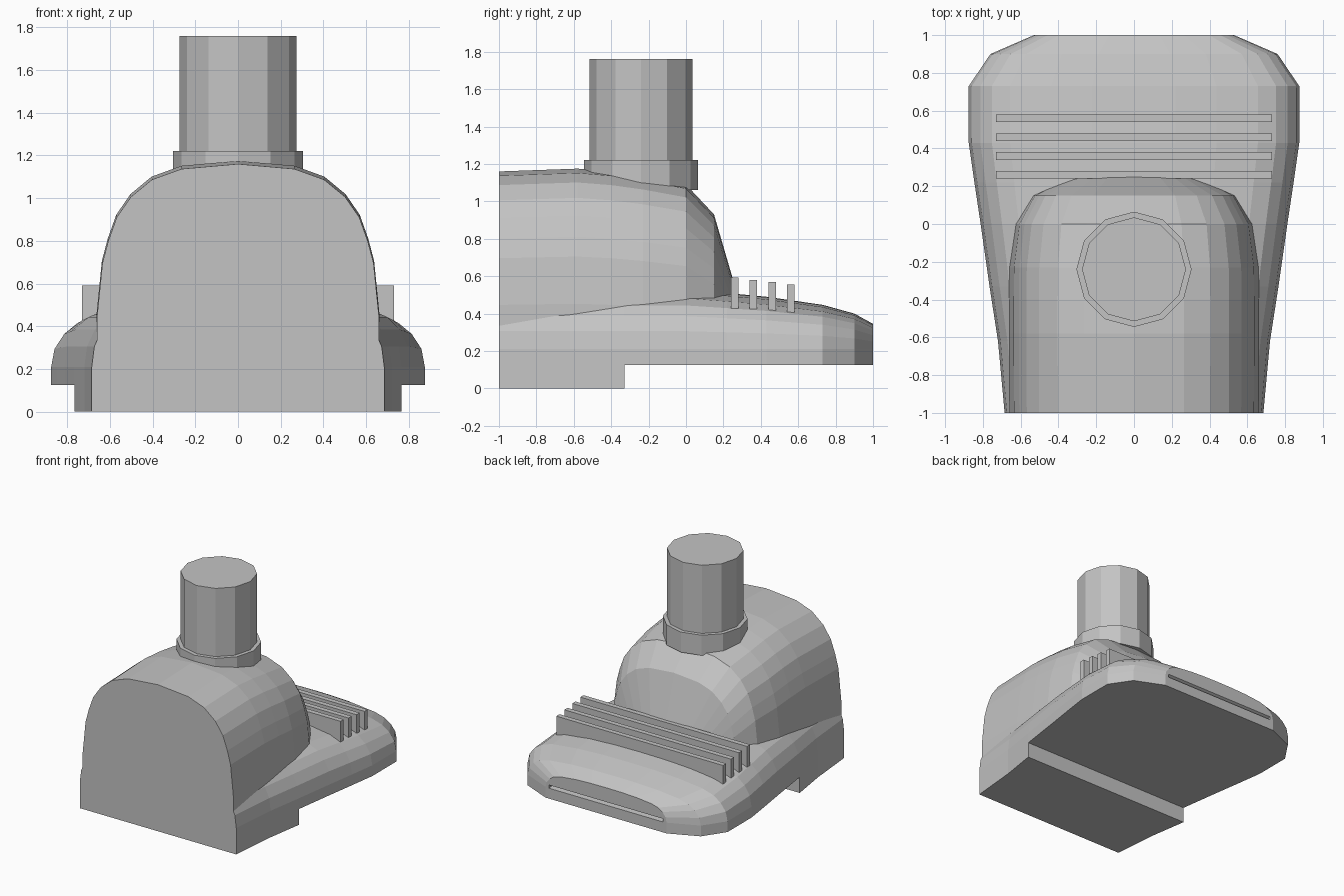
import bpy, bmesh, math

if "Cube" in bpy.data.objects:
    bpy.data.objects.remove(bpy.data.objects["Cube"])

grey = bpy.data.materials.new("light grey")
grey.diffuse_color = (0.55, 0.55, 0.55, 1)
grey.use_nodes = True
grey.node_tree.nodes["Principled BSDF"].inputs["Base Color"].default_value = grey.diffuse_color


def finish(name, bm):
    bmesh.ops.recalc_face_normals(bm, faces=bm.faces)
    me = bpy.data.meshes.new(name)
    bm.to_mesh(me)
    bm.free()
    me.materials.append(grey)
    ob = bpy.data.objects.new(name, me)
    bpy.context.collection.objects.link(ob)
    return ob


def loft(name, sections):
    """Skin mirrored half sections: list of (y, [(x, z), ...]) from base edge to crown."""
    bm = bmesh.new()
    rings = []
    for y, half in sections:
        pts = half + [(-x, z) for x, z in reversed(half) if x > 1e-5]
        rings.append([bm.verts.new((x, y, z)) for x, z in pts])
    n = len(rings[0])
    for a, b in zip(rings, rings[1:]):
        for i in range(n):
            j = (i + 1) % n
            bm.faces.new((a[i], a[j], b[j], b[i]))
    bm.faces.new(rings[0])
    bm.faces.new(rings[-1])
    return finish(name, bm)


def box(name, x, y0, y1, z0, z1):
    return loft(name, [(y, [(x, z0), (x, z1)]) for y in (y0, y1)])


def cylinder(name, r, z0, z1):
    bm = bmesh.new()
    bmesh.ops.create_cone(bm, cap_ends=True, segments=12, radius1=r, radius2=r, depth=z1 - z0)
    ob = finish(name, bm)
    ob.location = (0, -0.24, (z0 + z1) / 2)
    return ob


# foot: (y, half width, crown height)
FOOT = [(-1, .685, .53), (-.62, .72, .53), (-.33, .765, .53), (0, .812, .53), (.22, .845, .51),
        (.43, .875, .49), (.73, .875, .447), (.9, .76, .40), (1, .53, .345)]
RIM = [(1, 0), (.982, .3), (.93, .55), (.86, .73), (.75, .85), (.5, .95), (.25, .99), (0, 1)]
foot = loft("foot", [(y, [(w, .125)] + [(w * u, .21 + (t - .21) * v) for u, v in RIM])
                     for y, w, t in FOOT])

# toe slit
slit = bmesh.new()
ends = [[slit.verts.new((x, y, z)) for y, z in ((1.02, .205), (1.02, .243), (.96, .212))]
        for x in (-.5, .5)]
for i in range(3):
    j = (i + 1) % 3
    slit.faces.new((ends[0][i], ends[0][j], ends[1][j], ends[1][i]))
for e in ends:
    slit.faces.new(e)
cutter = finish("toe_slit_cutter", slit)
cutter.hide_render = True
cutter.hide_viewport = True
mod = foot.modifiers.new("toe slit", 'BOOLEAN')
mod.operation = 'DIFFERENCE'
mod.solver = 'EXACT'
mod.object = cutter

# heel block
loft("heel", [(y, [(w, 0), (w, .125)]) for y, w, t in FOOT[:3]])

# arched ankle shell: (y, half width, height)
ANKLE = [(-1, .66, 1.16), (-.58, .663, 1.175), (-.4, .662, 1.16), (-.23, .66, 1.135),
         (0, .63, 1.09), (.15, .545, .93), (.255, .33, .57)]
ARCH = [(1, .385), (.962, .6), (.92, .69), (.86, .785), (.76, .867), (.61, .937), (.4, .98), (0, 1)]
loft("ankle", [(y, [(w, .15)] + [(w * u, h * v) for u, v in ARCH]) for y, w, h in ANKLE])

# leg post and collar
cylinder("collar", .305, 1.06, 1.22)
cylinder("leg_post", .275, 1.1, 1.76)

# fins across the instep
for i in range(4):
    y = .26 + i * .1
    box(f"fin_{i + 1}", .73, y - .02, y + .02, .42 - .01 * i, .592 - .012 * i)
